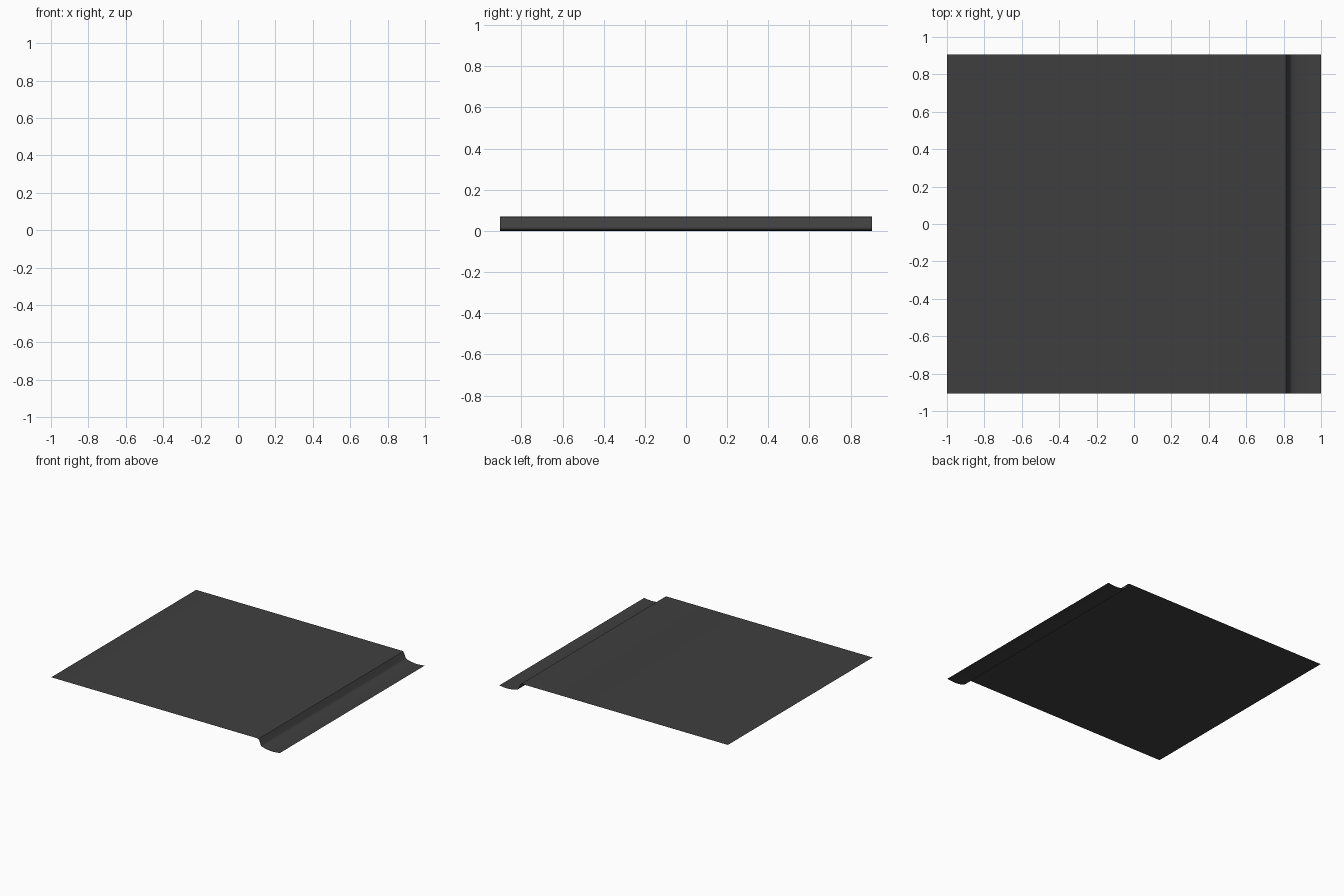
import bpy, bmesh

if "Cube" in bpy.data.objects:
    bpy.data.objects.remove(bpy.data.objects["Cube"])

# Sheet cross-section (x, z): flat panel, rounded step down, shallow curved lip
profile = [(-1.0, 0.07), (0.80, 0.07), (0.812, 0.067), (0.818, 0.06),
           (0.834, 0.022), (0.84, 0.016), (0.855, 0.011), (0.88, 0.005),
           (0.91, 0.001), (0.935, 0.0), (0.97, 0.002), (1.0, 0.006)]
HALF_Y = 0.905

# Extrude the profile along y as a single-skin panel
bm = bmesh.new()
front = [bm.verts.new((x, -HALF_Y, z)) for x, z in profile]
back = [bm.verts.new((x, HALF_Y, z)) for x, z in profile]
for i in range(len(profile) - 1):
    bm.faces.new((front[i], front[i + 1], back[i + 1], back[i]))
mesh = bpy.data.meshes.new("stepped_panel")
bm.to_mesh(mesh)
bm.free()
panel = bpy.data.objects.new("stepped_panel", mesh)
bpy.context.collection.objects.link(panel)

# Dark grey finish
mat = bpy.data.materials.new("dark_grey")
mat.diffuse_color = (0.05, 0.05, 0.05, 1)
mat.use_nodes = True
mat.node_tree.nodes["Principled BSDF"].inputs["Base Color"].default_value = mat.diffuse_color
mesh.materials.append(mat)

# Smooth the lip, keep the step crisp
bpy.context.view_layer.objects.active = panel
panel.select_set(True)
bpy.ops.object.shade_smooth_by_angle(angle=0.5)
